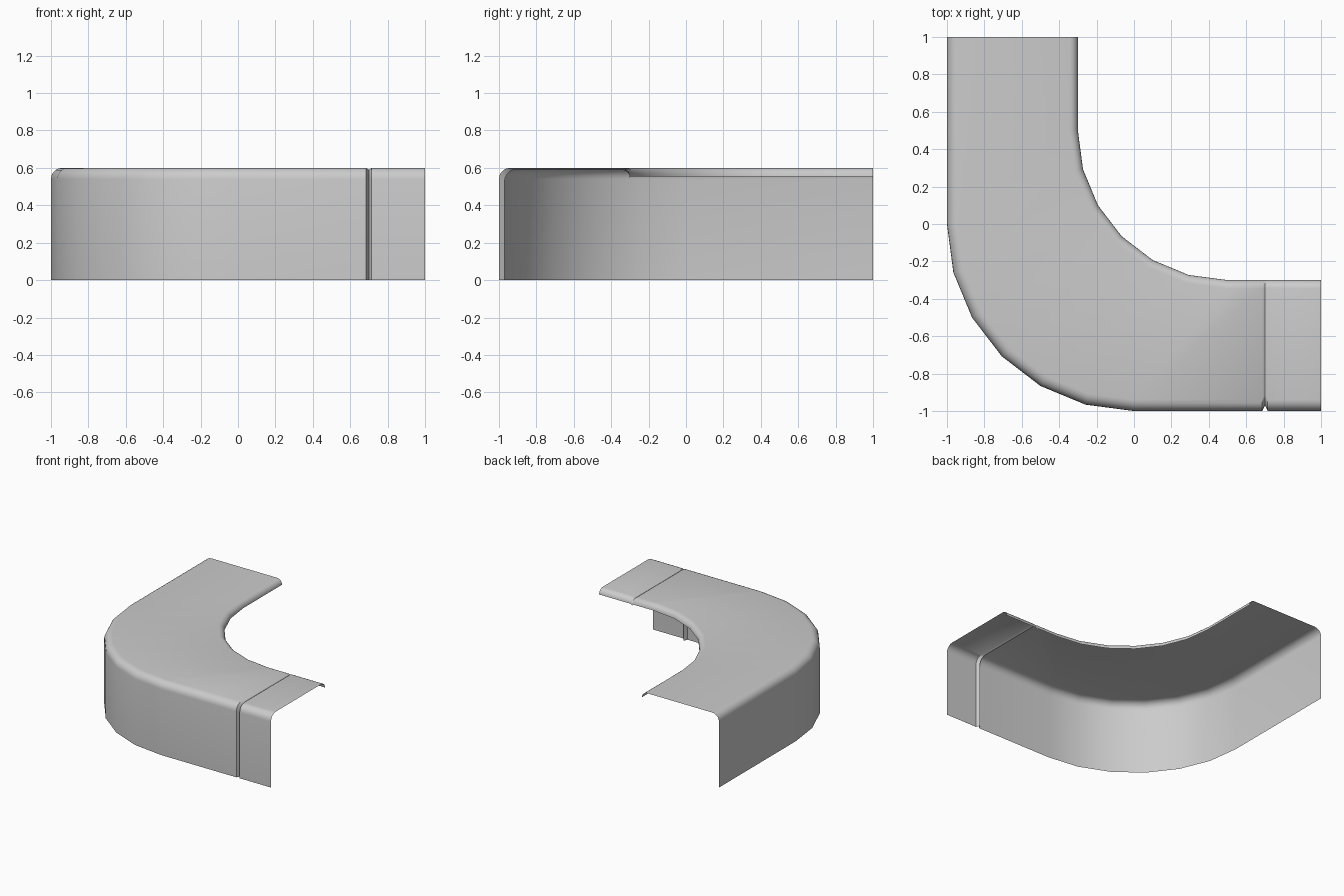
import bpy
import bmesh
from math import sin, cos, pi, radians
from mathutils import Vector

cube = bpy.data.objects.get("Cube")
if cube:
    bpy.data.objects.remove(cube)

HEIGHT = 0.6
OUTER_R, INNER_R = 0.06, 0.045   # edge roundings
CORNER_STEPS = 5

# Grey sheet material
grey = bpy.data.materials.new("light_grey")
grey.use_nodes = True
grey.diffuse_color = (0.6, 0.6, 0.6, 1)
grey.node_tree.nodes["Principled BSDF"].inputs["Base Color"].default_value = (0.6, 0.6, 0.6, 1)


def section(outer, inner, normal, wall_dent=0.0, top_dent=0.0):
    """Cross-section: outer wall, rounded edge, flat top, rounded inner lip."""
    top = HEIGHT - top_dent
    outer = Vector(outer) - normal * wall_dent
    inner = Vector(inner)
    points = [outer.to_3d()]
    for i in range(CORNER_STEPS + 1):
        a = pi / 2 * i / CORNER_STEPS
        p = outer - normal * OUTER_R * (1 - cos(a))
        points.append(Vector((p.x, p.y, top - OUTER_R * (1 - sin(a)))))
    for i in range(CORNER_STEPS + 1):
        a = pi / 2 * i / CORNER_STEPS
        p = inner + normal * INNER_R * (1 - sin(a))
        points.append(Vector((p.x, p.y, top - INNER_R * (1 - cos(a)))))
    return points


# Stations along the run: back arm, quarter bend, grooved front arm
left, front = Vector((-1, 0)), Vector((0, -1))
stations = [section((-1, 1), (-0.3, 1), left)]
for step in range(7):
    a = radians(15 * step)
    n = Vector((-cos(a), -sin(a)))
    stations.append(section(n, Vector((0.5, 0.5)) + n * 0.8, n))
for x, wall_dent, top_dent in ((0.685, 0, 0), (0.7, 0.03, 0.01), (0.715, 0, 0), (1, 0, 0)):
    stations.append(section((x, -1), (x, -0.3), front, wall_dent, top_dent))

# Loft the open cover
bm = bmesh.new()
rows = [[bm.verts.new(p) for p in s] for s in stations]
for a, b in zip(rows, rows[1:]):
    for k in range(len(a) - 1):
        bm.faces.new((a[k], b[k], b[k + 1], a[k + 1]))
mesh = bpy.data.meshes.new("curved_cover")
bm.to_mesh(mesh)
bm.free()
mesh.materials.append(grey)
cover = bpy.data.objects.new("curved_cover", mesh)
bpy.context.collection.objects.link(cover)

bpy.ops.object.select_all(action='DESELECT')
cover.select_set(True)
bpy.context.view_layer.objects.active = cover
bpy.ops.object.shade_smooth_by_angle(angle=radians(35))
